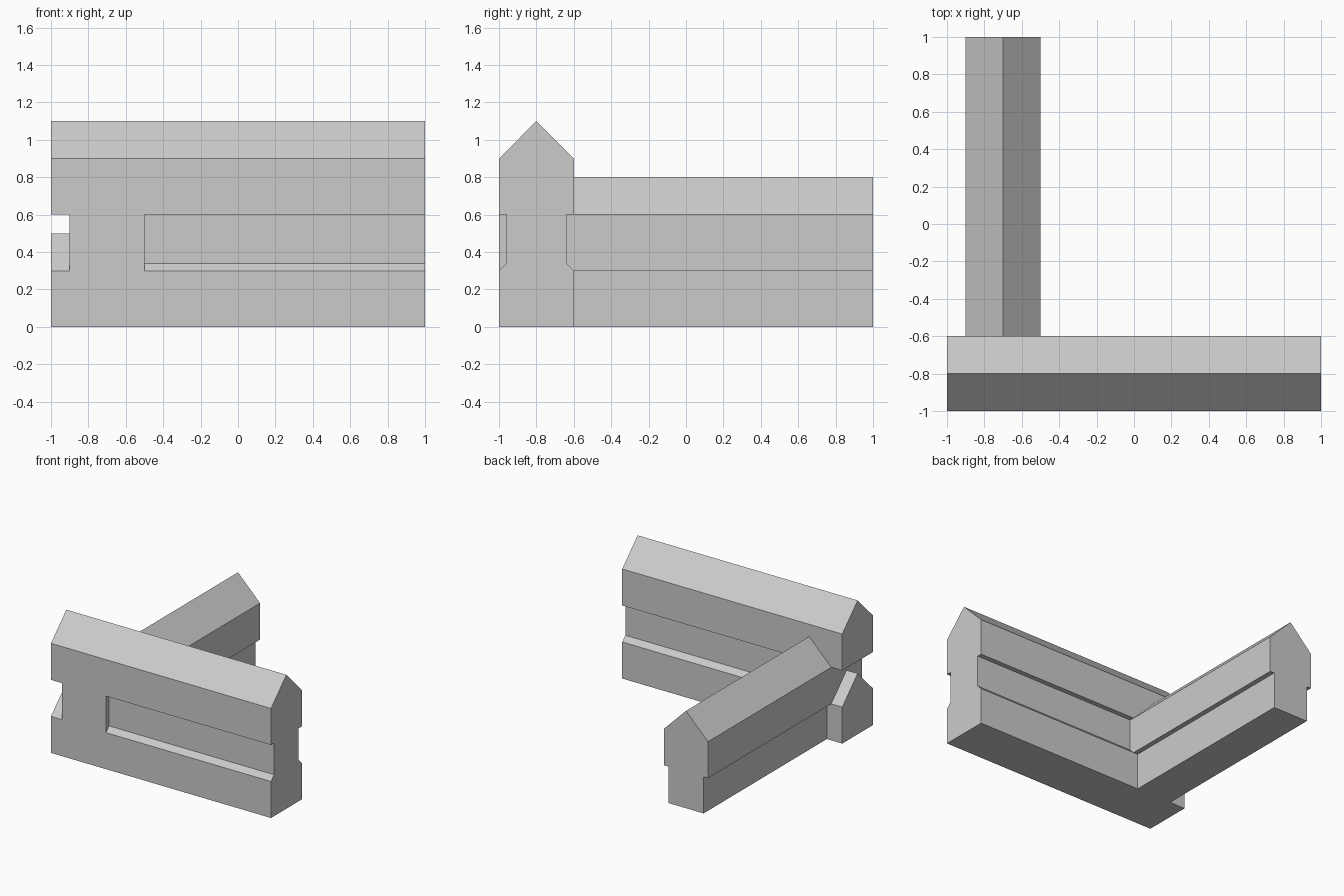
import bpy, bmesh
from mathutils import Vector

if "Cube" in bpy.data.objects:
    bpy.data.objects.remove(bpy.data.objects["Cube"])


def prism(name, profile, start, end, axis):
    """Extrude an (across, z) profile along the x or y axis."""
    def place(a, z, t):
        return (t, a, z) if axis == 'x' else (a, t, z)
    bm = bmesh.new()
    face = bm.faces.new([bm.verts.new(place(a, z, start)) for a, z in profile])
    new = bmesh.ops.extrude_face_region(bm, geom=[face])['geom']
    shift = Vector(place(0, 0, end - start))
    bmesh.ops.translate(bm, vec=shift,
                        verts=[v for v in new if isinstance(v, bmesh.types.BMVert)])
    bmesh.ops.recalc_face_normals(bm, faces=bm.faces)
    mesh = bpy.data.meshes.new(name)
    bm.to_mesh(mesh)
    bm.free()
    obj = bpy.data.objects.new(name, mesh)
    bpy.context.collection.objects.link(obj)
    return obj


def mirrored(half, centre):
    """Complete a half profile given as (offset, z), bottom to ridge."""
    right = [(centre + o, z) for o, z in half]
    left = [(centre - o, z) for o, z in reversed(half) if o > 0]
    return right + left


def cut(target, cutter):
    cutter.hide_render = True
    mod = target.modifiers.new("cut", 'BOOLEAN')
    mod.operation = 'DIFFERENCE'
    mod.solver = 'EXACT'
    mod.object = cutter
    bpy.context.view_layer.objects.active = target
    bpy.ops.object.modifier_apply(modifier=mod.name)
    bpy.data.objects.remove(cutter)


# Tall front wall with a pitched coping
Y = -0.8
wall = prism("front_wall", mirrored([(0.2, 0), (0.2, 0.9), (0, 1.1)], Y), -1, 1, 'x')

# Long recess with sloped sill on both faces, open at the right end
for side in (-1, 1):
    groove = [(0.16, 0.34), (0.3, 0.2), (0.3, 0.6), (0.16, 0.6)]
    cut(wall, prism("recess_cutter", [(Y + side * o, z) for o, z in groove],
                    -0.5, 1.1, 'x'))

# Slot through the left end, its floor pitched like a small roof
cut(wall, prism("slot_cutter", mirrored([(0.3, 0.2), (0.3, 0.6)], Y)[:2]
                + [(Y - 0.3, 0.6), (Y - 0.3, 0.2), (Y, 0.5)], -1.1, -0.9, 'x'))

# Lower side wall: narrow base, overhanging top with a pitched coping
prism("side_wall", mirrored([(0.16, 0), (0.16, 0.3), (0.2, 0.3), (0.2, 0.6), (0, 0.8)],
                            -0.7), -0.6, 1, 'y')
